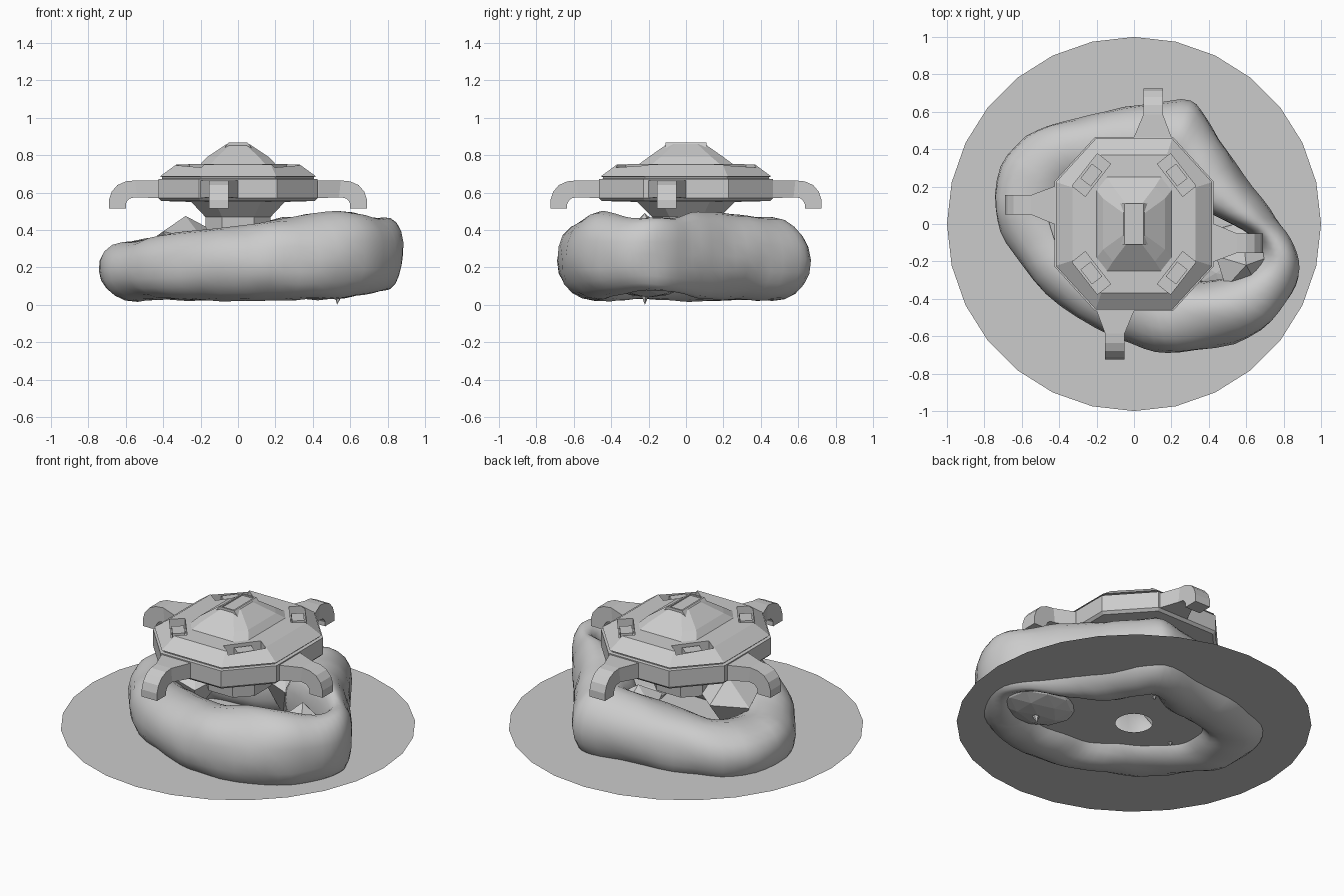
import bpy, bmesh, math
from mathutils import Vector, noise, Matrix

if "Cube" in bpy.data.objects:
    bpy.data.objects.remove(bpy.data.objects["Cube"])


def new_object(name, bm):
    bmesh.ops.recalc_face_normals(bm, faces=bm.faces)
    mesh = bpy.data.meshes.new(name)
    bm.to_mesh(mesh)
    bm.free()
    ob = bpy.data.objects.new(name, mesh)
    bpy.context.collection.objects.link(ob)
    return ob


def loft(bm, rings, cap=True, closed=False):
    loops = [[bm.verts.new(p) for p in r] for r in rings]
    n = len(loops[0])
    pairs = list(zip(loops, loops[1:])) + ([(loops[-1], loops[0])] if closed else [])
    for a, b in pairs:
        for i in range(n):
            bm.faces.new((a[i], a[(i + 1) % n], b[(i + 1) % n], b[i]))
    if cap and not closed:
        bm.faces.new(loops[0])
        bm.faces.new(loops[-1])


def octagon(hx, hy, z, f=0.49):
    fx, fy = hx * f, hy * f
    return [Vector((x, y, z)) for x, y in ((hx, -fy), (hx, fy), (fx, hy), (-fx, hy),
            (-hx, fy), (-hx, -fy), (-fx, -hy), (fx, -hy))]


def box(name, size, loc, angle=0):
    bm = bmesh.new()
    bmesh.ops.create_cube(bm, size=1, matrix=Matrix.Translation(loc)
                          @ Matrix.Rotation(angle, 4, 'Z') @ Matrix.Diagonal((*size, 1)))
    return new_object(name, bm)


# Flat base disc with a small hole
bm = bmesh.new()
circles = [[Vector((r * math.sin(2 * math.pi * i / 28), r * math.cos(2 * math.pi * i / 28), 0.1))
            for i in range(28)] for r in (0.105, 1.0)]
loft(bm, circles, cap=False)
new_object("base_disc", bm)

# Rock ring: outer outline x, y and tube half-width
outline = [(.25, .66, .2), (.38, .57, .19), (.54, .33, .18), (.72, .08, .15), (.84, -.08, .11),
           (.885, -.24, .11), (.82, -.42, .16), (.62, -.61, .21), (.25, -.69, .21), (-.02, -.64, .2),
           (-.4, -.44, .18), (-.64, -.16, .19), (-.745, .08, .2), (-.68, .37, .21),
           (-.45, .53, .21), (-.15, .6, .2)]


def spline(i, t):
    p0, p1, p2, p3 = (Vector(outline[(i + k) % len(outline)]) for k in (-1, 0, 1, 2))
    return 0.5 * (2 * p1 + (p2 - p0) * t + (2 * p0 - 5 * p1 + 4 * p2 - p3) * t * t
                  + (3 * p1 - p0 - 3 * p2 + p3) * t ** 3)


rings = []
for i in range(len(outline)):
    for t in (0, .25, .5, .75):
        x, y, w = spline(i, t)
        d = Vector((x, y, 0)).normalized()
        c = Vector((x, y, 0)) - d * w
        k = min(1, max(0, (c.x + .6) / 1.1))
        top, bottom = .335 + .165 * k, .02 + .01 * k
        if c.x > .55:
            top, bottom = top - (c.x - .55) * .15, bottom + (c.x - .55) * .2
        ring = []
        for j in range(20):
            a = 2 * math.pi * j / 20
            ca, sa = (math.copysign(abs(v) ** .95, v) for v in (math.cos(a), math.sin(a)))
            p = c + d * w * ca + Vector((0, 0, (top + bottom) / 2 + sa * (top - bottom) / 2))
            q = d * ca + Vector((0, 0, sa))
            p += q * .016 * noise.noise(p * 6)
            p.z = max(p.z, 0)
            ring.append(p)
        rings.append(ring)
bm = bmesh.new()
loft(bm, rings, closed=True)
rock = new_object("rock_ring", bm)
for poly in rock.data.polygons:
    poly.use_smooth = True

# Low rock filling the pointed end of the ring
bm = bmesh.new()
bmesh.ops.create_icosphere(bm, subdivisions=2, radius=1, matrix=Matrix.Translation((.54, -.2, .12))
                           @ Matrix.Diagonal((.24, .2, .08, 1)))
new_object("rock_floor", bm)


# Angular rock shards inside the ring: bottom point, apex, mid radius
def shard(name, low, apex, r, sides=5):
    bm = bmesh.new()
    low, apex = Vector(low), Vector(apex)
    mid = low.lerp(apex, .72)
    ring = [bm.verts.new(mid + Vector((r * math.cos(a), r * math.sin(a), .03 * math.sin(2 * a))))
            for a in (2 * math.pi * i / sides + .3 for i in range(sides))]
    lo, hi = bm.verts.new(low), bm.verts.new(apex)
    for i in range(sides):
        a, b = ring[i], ring[(i + 1) % sides]
        bm.faces.new((a, b, hi))
        bm.faces.new((b, a, lo))
    new_object(name, bm)


shard("shard_right", (.53, -.22, 0), (.6, -.22, .49), .15)
shard("shard_left", (-.3, -.04, .08), (-.28, -.01, .475), .19)
shard("shard_back", (.1, .3, .08), (.14, .27, .42), .14)

# Octagonal hull, from stem up to dome: half x, half y, z, corner fraction
profile = [(.17, .17, .36), (.175, .18, .47), (.25, .26, .55), (.41, .45, .555), (.425, .465, .57),
           (.425, .465, .672), (.405, .445, .674), (.405, .445, .684), (.418, .456, .686),
           (.33, .37, .75, .53), (.2, .25, .753, .72), (.165, .2, .79, .68), (.06, .1, .86, .6)]
bm = bmesh.new()
loft(bm, [octagon(*p) for p in profile])
hull = new_object("hull", bm)

# Four diagonal windows cut in the hull, each with a sunken bar
for sx in (-1, 1):
    for sy in (-1, 1):
        angle = -sx * sy * math.radians(52)
        loc = Vector((sx * .228, sy * .262, .76))
        cutter = box("window_cutter", (.22, .09, .14), loc, angle)
        cutter.hide_render = True
        mod = hull.modifiers.new("window", 'BOOLEAN')
        mod.object = cutter
        mod.operation = 'DIFFERENCE'
        mod.solver = 'EXACT'
        box("window_bar", (.1, .07, .05), loc - Vector((0, 0, .05)), angle)
bpy.context.view_layer.update()
bpy.context.view_layer.objects.active = hull
for m in list(hull.modifiers):
    bpy.ops.object.modifier_apply(modifier=m.name)
for ob in [o for o in bpy.data.objects if o.name.startswith("window_cutter")]:
    bpy.data.objects.remove(ob)

# Hatch on top with a recessed lid
bm = bmesh.new()
rect = lambda x, y, z: [Vector((a * x, b * y, z)) for a, b in ((1, 1), (-1, 1), (-1, -1), (1, -1))]
loft(bm, [rect(.085, .11, .79), rect(.08, .11, .83), rect(.05, .11, .868), rect(.04, .1, .868),
          rect(.04, .1, .86)])
new_object("top_hatch", bm)

# Four hooked arms in rotational symmetry: side outline (distance, height)
top_line = [(.38, .665), (.43, .665), (.55, .665), (.6, .66), (.645, .64), (.675, .605), (.69, .56), (.69, .515)]
low_line = [(.38, .57), (.43, .57), (.54, .575), (.56, .573), (.58, .568), (.592, .556), (.6, .54), (.6, .515)]
widths = [(-.2, .0), (-.2, .0)] + [(-.155, -.05)] * 6
for k, name in enumerate(("right", "back", "left", "front")):
    rot = Matrix.Rotation(k * math.pi / 2, 3, 'Z')
    shift = .035 * (k % 2)
    bm = bmesh.new()
    loft(bm, [[rot @ Vector((x + shift, y, z)) for x, y, z in
               ((t[0], w[0], t[1]), (t[0], w[1], t[1]), (l[0], w[1], l[1]), (l[0], w[0], l[1]))]
              for t, l, w in zip(top_line, low_line, widths)])
    new_object(name + "_arm", bm)
